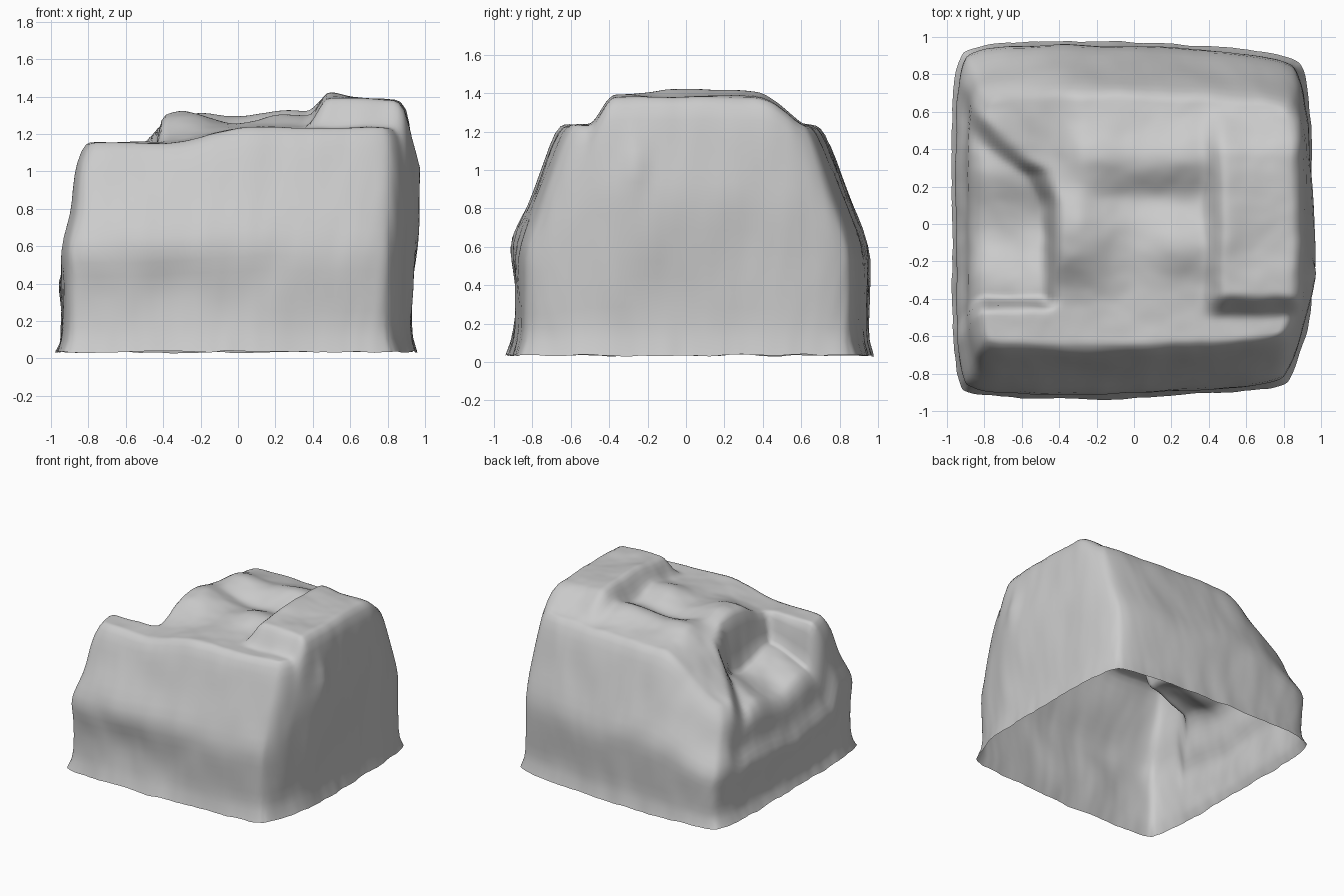
import bpy, bmesh, math
from mathutils import Vector, noise

if "Cube" in bpy.data.objects:
    bpy.data.objects.remove(bpy.data.objects["Cube"])

TOP = 0.7  # share of the sheet that forms the top; the rest folds down as walls


def step(a, b, v):
    t = min(1, max(0, (v - a) / (b - a)))
    return t * t * (3 - 2 * t)


def mix(a, b, t):
    return a + (b - a) * t


def bump(x, y, cx, cy, rx, ry):
    return math.exp(-((x - cx) / rx) ** 2 - ((y - cy) / ry) ** 2)


def curve(points, v):
    if v <= points[0][0]:
        return points[0][1]
    for (a, p), (b, q) in zip(points, points[1:]):
        if v <= b:
            return mix(p, q, (v - a) / (b - a))
    return points[-1][1]


# Outward growth of the walls from the top rim (0) to the base (1)
LONG_WALL = [(0, 0), (.02, .02), (.1, .06), (.26, .13), (.43, .21), (.53, .26), (1, .245)]
LEFT_WALL = [(0, 0), (.1, .05), (.33, .07), (.5, .13), (.65, .11), (1, .11)]
RIGHT_WALL = [(0, 0), (.03, .025), (.15, .04), (.4, .06), (1, .05)]
# Edge of the side recess: x for each y
RECESS = [(.1, -.44), (.27, -.48), (.45, -.71), (.59, -.84), (.72, -.89)]


def height(x, y):
    # Front ledge, rising towards +x, then the main plateau
    ledge = mix(1.155, 1.235, step(-.45, .1, x))
    z = mix(ledge, 1.245, step(-.45, -.15, y))
    # Rolling humps and the valley between them
    z += .085 * bump(x, y, -.29, -.02, .17, .2)
    z += .06 * bump(x, y, -.22, .36, .25, .14)
    z += .08 * bump(x, y, .27, .36, .22, .17)
    z += .06 * bump(x, y, .27, -.12, .2, .15)
    z -= .04 * bump(x, y, .1, .13, .35, .09)
    # Raised block on the +x side
    block = step(.36, .48, x) * step(-.52, -.38, y) * (1 - step(.36, .68, y))
    z = mix(z, 1.385 + .045 * bump(x, y, .47, .1, .12, .35), block)
    # Back edge and back corner fall away
    z -= .02 * step(.5, .7, y)
    z -= .33 * step(-.25, -.84, x) * step(.08, .4, y)
    # Deep recess at the -x side
    rim = curve(RECESS, y)
    soft = mix(.03, .12, step(.1, .4, y))
    cut = step(rim + .02, rim - soft, x) * step(-.45, -.4, y)
    floor = .77 + .12 * step(-.88, -.5, x) + .04 * math.cos((y - .3) * 10)
    return mix(z, min(z, floor), cut)


def fold(s, t):
    r = max(abs(s), abs(t))
    scale = TOP if r <= TOP else r
    s, t = s / scale, t / scale
    k = max(0, (r - TOP) / (1 - TOP))
    # Rim of the top with rounded plan corners
    soft = 1 - .06 * abs(s * t) ** 6
    x0 = s * soft * (.83 if s < 0 else .87)
    y0 = .02 + t * soft * .68
    z = mix(height(x0, y0), .035, k)
    # Walls spread outwards below the rim
    x = x0 + s * soft * curve(LEFT_WALL if s < 0 else RIGHT_WALL, k)
    y = y0 + t * soft * curve(LONG_WALL, k)
    # The plan narrows towards +x, most of all at the front corner
    if s > 0:
        x *= 1 - .08 * s ** 4 * step(-.35, -.9, y) - .02 * s ** 4 * step(.5, .9, y)
    y *= 1 - .06 * step(-.2, .95, x) * t * t
    # Swelling and hollows in the side and front walls, small spur
    if s > .9:
        x += .04 * bump(y, z, -.1, .8, .4, .4) + .05 * bump(y, z, -.27, 1.02, .07, .07)
    if t < -.9:
        y -= .03 * bump(x, z, -.55, .68, .4, .14)
        y += .04 * bump(x, z, -.35, .35, .5, .18)
    # Thin flare at the base
    if k:
        flare = 1 + .035 * step(.93, 1, k)
        x, y = x * flare, y * flare
    return Vector((x, y, z))


# Open-bottomed shell, folded from one sheet
bm = bmesh.new()
bmesh.ops.create_grid(bm, x_segments=110, y_segments=110, size=1)
for v in bm.verts:
    p = fold(v.co.x, v.co.y)
    rough = noise.noise_vector(p * 5) * .012 + noise.noise_vector(p * 14) * .004
    v.co = p + rough
    v.co.z = max(v.co.z, .01)
inner = [v for v in bm.verts if not v.is_boundary]
for _ in range(3):
    bmesh.ops.smooth_vert(bm, verts=inner, factor=.5,
                          use_axis_x=True, use_axis_y=True, use_axis_z=True)
bm.normal_update()
mesh = bpy.data.meshes.new("rock_shell")
bm.to_mesh(mesh)
bm.free()
shell = bpy.data.objects.new("rock_shell", mesh)
bpy.context.collection.objects.link(shell)

# Plain stone colour
stone = bpy.data.materials.new("light_grey_stone")
stone.use_nodes = True
grey = (.6, .6, .6, 1)
stone.diffuse_color = grey
stone.node_tree.nodes["Principled BSDF"].inputs["Base Color"].default_value = grey
mesh.materials.append(stone)

bpy.context.view_layer.objects.active = shell
shell.select_set(True)
bpy.ops.object.shade_smooth_by_angle(angle=math.radians(60))
